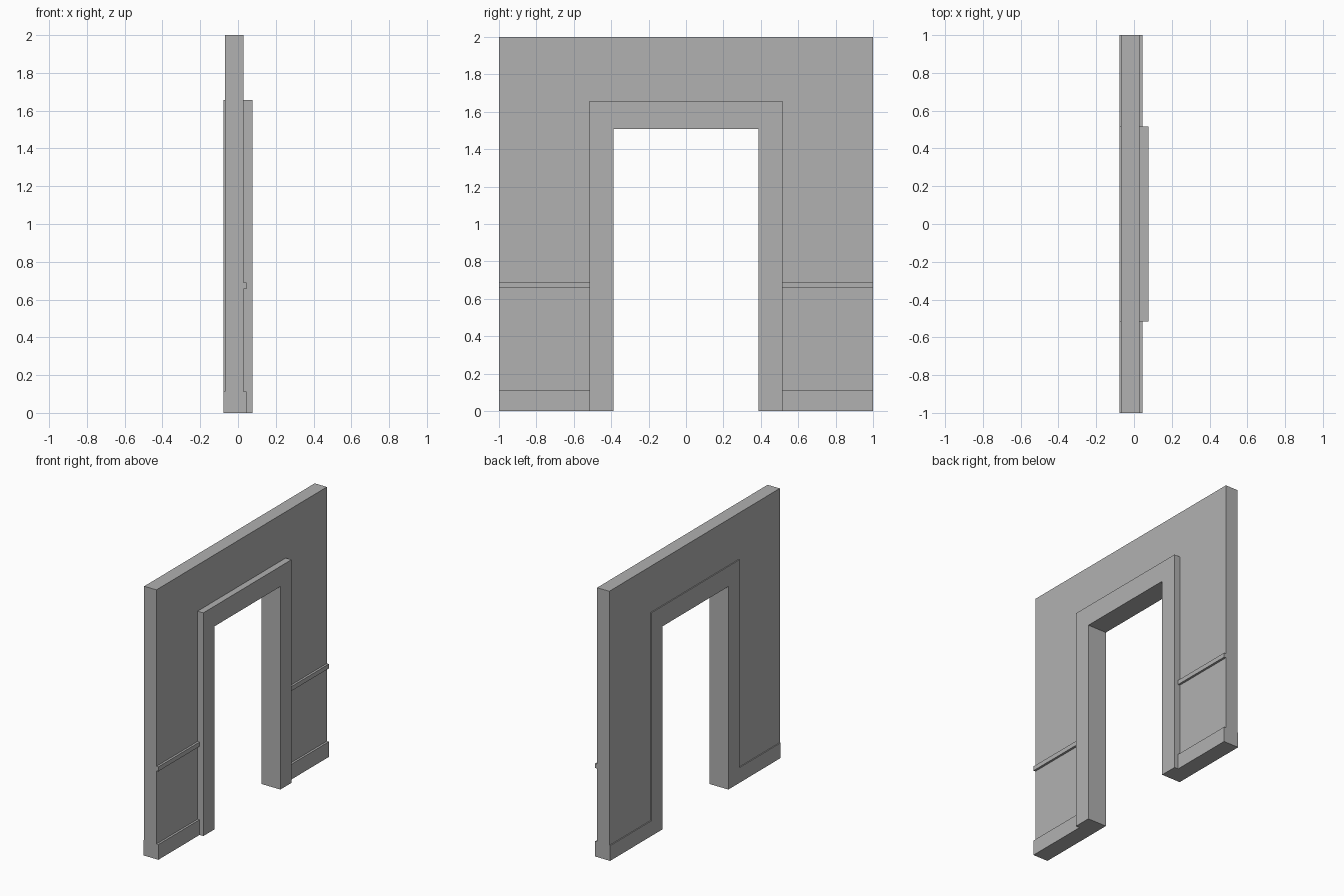
import bpy, bmesh

if "Cube" in bpy.data.objects:
    bpy.data.objects.remove(bpy.data.objects["Cube"])

FRONT, BACK = 0.03, -0.07           # wall faces
TRIM_FRONT, TRIM_BACK = 0.046, -0.077
CASE_FRONT = 0.077
IN_Y, IN_Z = 0.387, 1.507           # door opening
OUT_Y, OUT_Z = 0.517, 1.657         # casing outer edge

# Mid-grey paint
paint = bpy.data.materials.new("grey_paint")
paint.diffuse_color = (0.44, 0.44, 0.44, 1)
paint.use_nodes = True
paint.node_tree.nodes["Principled BSDF"].inputs["Base Color"].default_value = paint.diffuse_color


def extrude_x(name, outline, x0, x1):
    """Extrude a closed (y, z) outline from x0 to x1."""
    bm = bmesh.new()
    face = bm.faces.new([bm.verts.new((x0, y, z)) for y, z in outline])
    ext = bmesh.ops.extrude_face_region(bm, geom=[face])
    verts = [v for v in ext["geom"] if isinstance(v, bmesh.types.BMVert)]
    bmesh.ops.translate(bm, verts=verts, vec=(x1 - x0, 0, 0))
    bmesh.ops.recalc_face_normals(bm, faces=bm.faces)
    mesh = bpy.data.meshes.new(name)
    bm.to_mesh(mesh)
    bm.free()
    mesh.materials.append(paint)
    obj = bpy.data.objects.new(name, mesh)
    bpy.context.collection.objects.link(obj)
    return obj


def arch(oy, oz, iy, iz):
    """Square doorway outline between an outer and an inner rectangle."""
    return [(-oy, 0), (-oy, oz), (oy, oz), (oy, 0),
            (iy, 0), (iy, iz), (-iy, iz), (-iy, 0)]


def strip_pair(name, z0, z1, x0, x1):
    """Horizontal trim strip, mirrored to both sides of the door."""
    obj = extrude_x(name, [(OUT_Y, z0), (1, z0), (1, z1), (OUT_Y, z1)], x0, x1)
    mod = obj.modifiers.new("mirror", 'MIRROR')
    mod.use_axis = (False, True, False)


# Wall panel and door casing
extrude_x("wall", arch(1, 2, OUT_Y, OUT_Z), BACK, FRONT)
extrude_x("door_casing", arch(OUT_Y, OUT_Z, IN_Y, IN_Z), TRIM_BACK, CASE_FRONT)

# Baseboards on both faces, chair rail on one face
strip_pair("front_baseboard", 0, 0.113, FRONT, TRIM_FRONT)
strip_pair("back_baseboard", 0, 0.113, TRIM_BACK, BACK)
strip_pair("chair_rail", 0.657, 0.69, FRONT, TRIM_FRONT)
